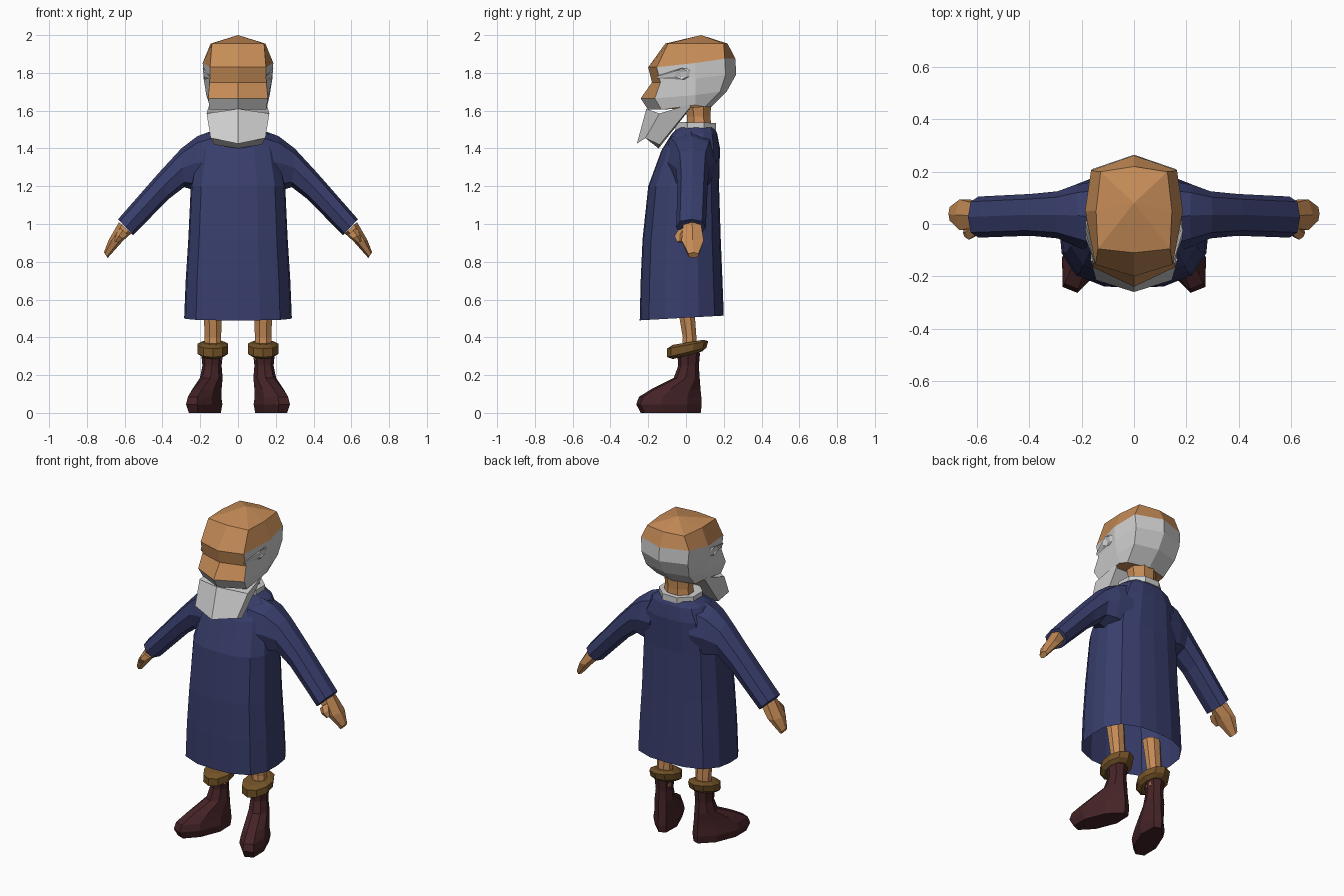
import bpy, bmesh
from math import sin, cos, pi, radians
from mathutils import Vector, Matrix

cube = bpy.data.objects.get("Cube")
if cube:
    bpy.data.objects.remove(cube)


def material(name, *rgb):
    m = bpy.data.materials.new(name)
    m.use_nodes = True
    m.diffuse_color = (*rgb, 1)
    m.node_tree.nodes["Principled BSDF"].inputs["Base Color"].default_value = (*rgb, 1)
    return m


SKIN = material("skin", .56, .26, .095)
HAIR = material("grey_hair", .62, .62, .62)
BLUE = material("blue_cloth", .04, .048, .15)
BOOT = material("dark_red_leather", .06, .017, .02)
GOLD = material("brown_gold_trim", .17, .085, .02)


def oval(center, u, v, n=8, power=2, turn=0.0):
    """Ring of points; a higher power makes it boxier."""
    c, u, v = Vector(center), Vector(u), Vector(v)
    ring = []
    for i in range(n):
        a = 2 * pi * (i + turn) / n
        ca, sa = cos(a), sin(a)
        k = (abs(ca) ** power + abs(sa) ** power) ** (-1 / power)
        ring.append(c + u * ca * k + v * sa * k)
    return ring


def loft(name, rings, mats, caps=(True, True), mirror=False, rule=None, apex=None):
    """Skin a list of equal rings; rule(ring, side) picks the material."""
    bm = bmesh.new()
    rows = [[bm.verts.new(p) for p in r] for r in rings]
    n = len(rows[0])
    for j in range(len(rows) - 1):
        for i in range(n):
            k = (i + 1) % n
            f = bm.faces.new((rows[j][i], rows[j][k], rows[j + 1][k], rows[j + 1][i]))
            if rule:
                f.material_index = rule(j, i)
    if caps[0]:
        bm.faces.new(rows[0])
    if apex:
        tip = bm.verts.new(apex)
        for i in range(n):
            bm.faces.new((rows[-1][i], rows[-1][(i + 1) % n], tip))
    elif caps[1]:
        bm.faces.new(rows[-1])
    bmesh.ops.recalc_face_normals(bm, faces=bm.faces)
    mesh = bpy.data.meshes.new(name)
    bm.to_mesh(mesh)
    bm.free()
    for m in mats:
        mesh.materials.append(m)
    ob = bpy.data.objects.new(name, mesh)
    bpy.context.collection.objects.link(ob)
    if mirror:
        ob.modifiers.new("mirror", "MIRROR").use_mirror_merge = False
    return ob


def limb(sections, n=8, power=2):
    """Rings from (top x, top z, bottom x, bottom z, front y, back y)."""
    rings = []
    for tx, tz, bx, bz, yf, yb in sections:
        c = ((tx + bx) / 2, (yf + yb) / 2, (tz + bz) / 2)
        rings.append(oval(c, ((tx - bx) / 2, 0, (tz - bz) / 2),
                          (0, (yb - yf) / 2, 0), n, power))
    return rings


def stack(levels, n, power=2, turn=0.0, x=0.0):
    """Rings from (front z, back z, half width, front y, back y)."""
    return [oval((x, (yf + yb) / 2, (zf + zb) / 2), (w, 0, 0),
                 (0, (yb - yf) / 2, (zb - zf) / 2), n, power, turn)
            for zf, zb, w, yf, yb in levels]


# Robe, open at the hem
loft("robe", stack([
    (.49, .515, .285, -.245, .2), (.7, .7, .277, -.24, .193),
    (.92, .92, .263, -.23, .184), (1.2, 1.2, .25, -.2, .175),
    (1.39, 1.4, .215, -.13, .18), (1.47, 1.48, .17, -.08, .165),
    (1.51, 1.51, .12, -.045, .15)], 16, 2.8), [BLUE], caps=(False, True))

# Sleeves
loft("sleeve", limb([
    (.12, 1.5, .15, 1.16, -.12, .165), (.215, 1.465, .235, 1.18, -.085, .15),
    (.3, 1.4, .285, 1.195, -.055, .125), (.42, 1.27, .37, 1.13, -.045, .115),
    (.635, 1.025, .555, .94, -.052, .105)], 8, 2.4), [BLUE], mirror=True)

# Hands and thumbs
loft("hand", limb([
    (.63, 1.01, .565, .95, -.02, .085), (.685, .915, .61, .91, -.03, .1),
    (.71, .85, .69, .82, .01, .068)], 6, 2.4), [SKIN], mirror=True)
loft("thumb", limb([
    (.625, .98, .58, .94, -.045, .02), (.645, .945, .605, .92, -.062, 0),
    (.655, .91, .635, .9, -.05, -.015)], 5), [SKIN], mirror=True)

# Legs
loft("leg", stack([(.28, .28, .05, -.03, .065), (.4, .4, .047, -.02, .058),
                   (.6, .6, .055, -.055, .045)], 8, x=.133, turn=.5),
     [SKIN], mirror=True)

# Rolled boot trim, tilted down toward the front
loft("boot_trim", stack([
    (.285, .325, .062, -.07, .085), (.295, .345, .085, -.1, .108),
    (.34, .38, .085, -.1, .118), (.36, .387, .062, -.07, .09)],
    10, x=.133, turn=.5), [GOLD], mirror=True)

# Boots, toes turned outward
turn_out = Matrix.Translation((.135, .02, 0)) @ Matrix.Rotation(radians(22), 4, "Z")
boot = []
for z, heel, toe, w in [(.005, .06, .275, .066), (.045, .065, .3, .077),
                        (.085, .063, .285, .07), (.125, .058, .215, .064),
                        (.185, .05, .085, .056), (.25, .046, .06, .048),
                        (.32, .052, .065, .055)]:
    ring = oval((0, (heel - toe) / 2, z), (w, 0, 0), (0, (heel + toe) / 2, 0), 8, 2.6, .5)
    for p in ring:
        # Narrow the heel and drop the toe slightly
        if p.y > 0 and z < .15:
            p.x *= .8
    boot.append([turn_out @ p for p in ring])
for p in boot[0]:
    p.z = 0
loft("boot", boot, [BOOT], mirror=True)

# Neck and collar
loft("neck", stack([(1.48, 1.48, .1, 0, .14), (1.57, 1.57, .085, 0, .135),
                    (1.68, 1.68, .1, -.02, .14)], 8, turn=.5), [SKIN])
loft("collar", stack([(1.495, 1.5, .125, -.062, .165), (1.54, 1.535, .125, -.062, .165),
                      (1.54, 1.535, .095, -.03, .14)], 8, 2.4, .5), [HAIR])


def head_ring(zf, zb, front, cheek, cheek_x, side_x, back, nape):
    """Eight points: front centre, cheek, side, back corner and their mirror."""
    zs = (zf + zb) / 2
    half = [(cheek_x, cheek, zf), (side_x, .05, zs), (side_x * .88, back, zb)]
    return ([(0, front, zf)] + half + [(0, nape, zb)]
            + [(-x, y, z) for x, y, z in reversed(half)])


# Head: bald crown and face in skin, hair around sides and back
def head_colour(row, side):
    is_face = side in (0, 7) and row > 0
    return 0 if row == 3 or (is_face and row < 3) else 1


head = [head_ring(1.605, 1.62, -.2, -.13, .15, .15, .1, .135),
        head_ring(1.665, 1.7, -.24, -.165, .158, .168, .18, .215),
        head_ring(1.75, 1.79, -.18, -.135, .15, .182, .21, .265),
        head_ring(1.83, 1.875, -.2, -.155, .148, .187, .205, .262),
        head_ring(1.955, 1.955, -.11, -.095, .138, .145, .2, .22)]
for i in (2, 6):
    x, y, z = head[0][i]
    head[0][i] = (x, y, 1.63)
loft("head", head, [SKIN, HAIR], rule=head_colour, apex=(0, .08, 2))

# Swept ridge of hair above each ear
loft("side_hair", limb([(.15, 1.785, .145, 1.77, -.155, -.145),
                        (.187, 1.825, .178, 1.765, -.06, .01),
                        (.16, 1.82, .15, 1.77, .04, .1)], 6), [HAIR], mirror=True)


# Beard, pointed forward
def beard_ring(front, edge, rear, middle):
    half = [edge, rear]
    return [front] + half + [middle] + [(-x, y, z) for x, y, z in reversed(half)]


loft("beard", [
    beard_ring((0, -.21, 1.61), (.166, -.14, 1.585), (.15, .04, 1.64), (0, .03, 1.62)),
    beard_ring((0, -.26, 1.425), (.145, -.215, 1.455), (.125, -.14, 1.42), (0, -.145, 1.4))],
    [HAIR])
